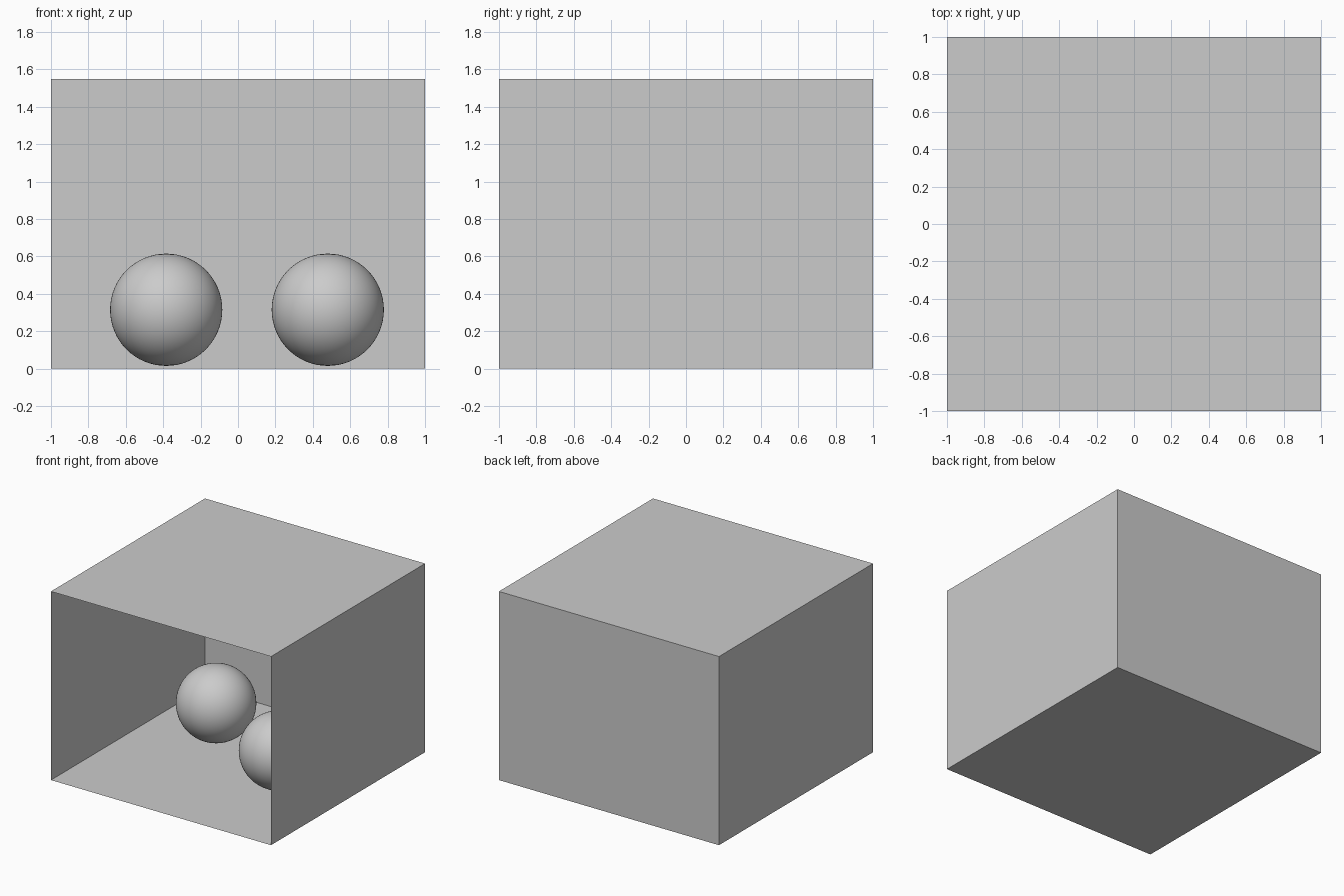
import bpy
from math import radians

if "Cube" in bpy.data.objects:
    bpy.data.objects.remove(bpy.data.objects["Cube"])

W, H = 1.0, 1.55          # half width / depth, height

grey = bpy.data.materials.new("light grey")
grey.diffuse_color = (0.6, 0.6, 0.6, 1)
grey.use_nodes = True
grey.node_tree.nodes["Principled BSDF"].inputs["Base Color"].default_value = grey.diffuse_color


def sheet(name, loc, size, rot=(0, 0, 0)):
    """Thin flat panel, front face towards the inside of the room."""
    bpy.ops.mesh.primitive_plane_add(size=1, location=loc,
                                     rotation=[radians(a) for a in rot])
    ob = bpy.context.object
    ob.name = name
    ob.scale = (size[0], size[1], 1)
    bpy.ops.object.transform_apply(location=False, rotation=True, scale=True)
    ob.data.materials.append(grey)


def ball(name, loc, radius=0.30):
    bpy.ops.mesh.primitive_uv_sphere_add(segments=64, ring_count=32,
                                         radius=radius, location=loc)
    ob = bpy.context.object
    ob.name = name
    bpy.ops.object.shade_smooth()
    ob.data.materials.append(grey)


# Room shell, open at the front
sheet("floor", (0, 0, 0), (2 * W, 2 * W))
sheet("ceiling", (0, 0, H), (2 * W, 2 * W), (180, 0, 0))
sheet("back_wall", (0, W, H / 2), (2 * W, H), (90, 0, 0))
sheet("left_wall", (-W, 0, H / 2), (H, 2 * W), (0, 90, 0))
sheet("right_wall", (W, 0, H / 2), (H, 2 * W), (0, -90, 0))

# Two balls hovering just above the floor
ball("left_ball", (-0.384, 0.264, 0.315))
ball("right_ball", (0.48, -0.153, 0.315))
